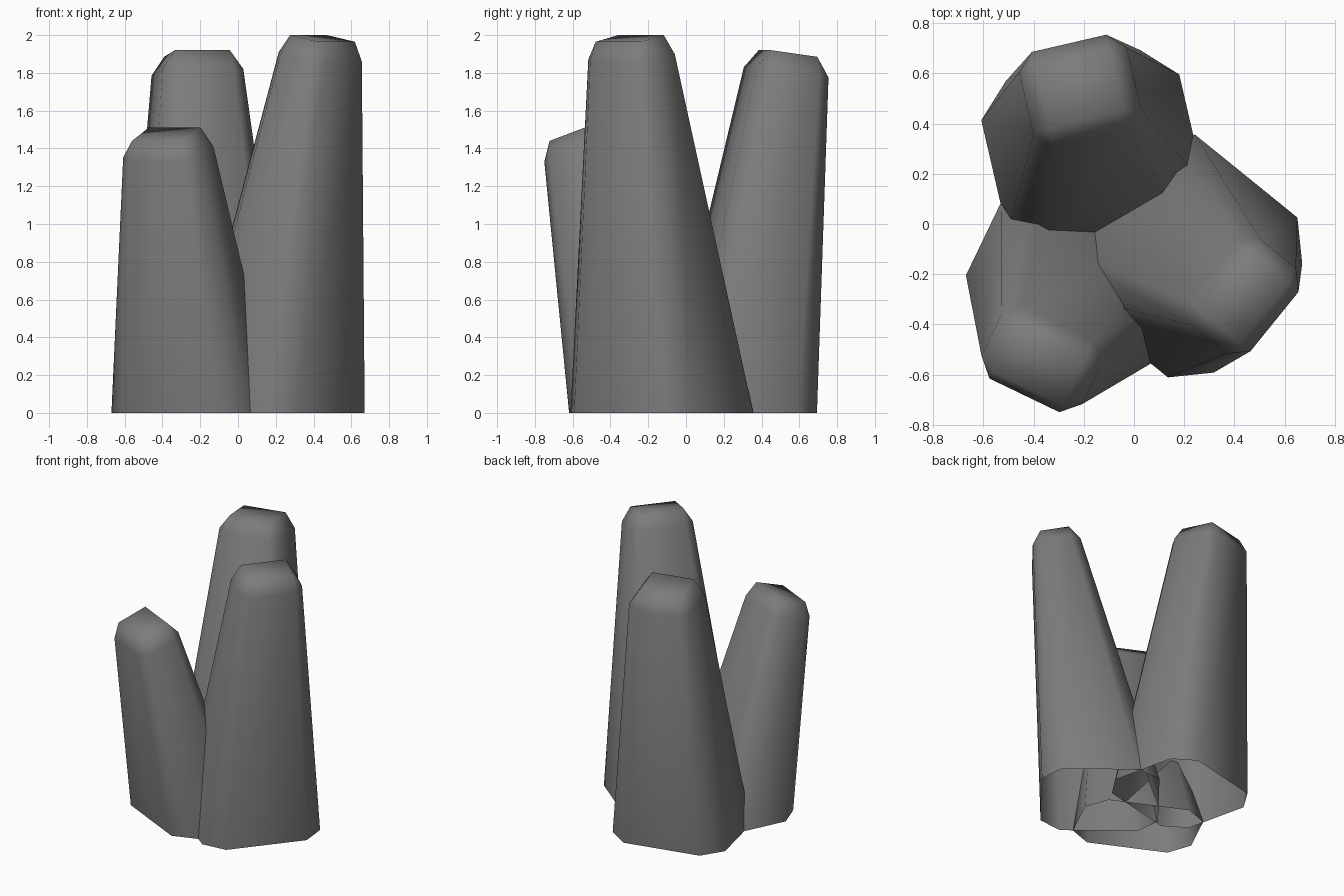
import bpy, bmesh, math
from mathutils import Matrix

cube = bpy.data.objects.get("Cube")
if cube:
    bpy.data.objects.remove(cube, do_unlink=True)

stone = bpy.data.materials.new("dark_grey_stone")
stone.use_nodes = True
GREY = (0.2, 0.2, 0.2, 1)
stone.diffuse_color = GREY
stone.node_tree.nodes["Principled BSDF"].inputs["Base Color"].default_value = GREY


def ring(bm, inner, outer, right, left, z_in, z_out, cut=0):
    """Rectangle with cut corners, sloping from its inner to its outer side."""
    pts = []
    for a, b, along_first in ((inner, right, False), (outer, right, True),
                              (outer, left, False), (inner, left, True)):
        da = cut if a == inner else -cut
        db = cut if b == right else -cut
        pair = [(a, b + db), (a + da, b)]
        if along_first:
            pair.reverse()
        pts += pair if cut else pair[:1]
    slope = (z_out - z_in) / (outer - inner)
    return [bm.verts.new((x, y, z_in + slope * (x - inner))) for x, y in pts]


def column(name, angle, base, shoulder, top):
    """Open-bottomed tapered column; local x points outward from the cluster."""
    bm = bmesh.new()
    low = ring(bm, *base, 0, 0, cut=0.13)
    mid = ring(bm, *shoulder, cut=0.068)
    cap = ring(bm, *top)
    # tapered walls
    for i in range(8):
        j = (i + 1) % 8
        bm.faces.new((low[i], low[j], mid[j], mid[i]))
    # bevelled rim: corner triangles and edge strips
    for i in range(4):
        a, b, c = mid[2 * i], mid[2 * i + 1], mid[(2 * i + 2) % 8]
        bm.faces.new((a, b, cap[i]))
        bm.faces.new((b, c, cap[(i + 1) % 4], cap[i]))
    bm.faces.new(cap)
    bm.transform(Matrix.Rotation(math.radians(angle), 4, 'Z'))
    bmesh.ops.recalc_face_normals(bm, faces=bm.faces)
    for f in bm.faces:
        f.smooth = True
    if max(bm.faces, key=lambda f: f.calc_center_median().z).normal.z < 0:
        bmesh.ops.reverse_faces(bm, faces=bm.faces)
    mesh = bpy.data.meshes.new(name)
    bm.to_mesh(mesh)
    bm.free()
    mesh.materials.append(stone)
    bpy.context.collection.objects.link(bpy.data.objects.new(name, mesh))


# Rings: inner, outer, right, left (and inner and outer height)
column("back_column", 103, (-0.05, 0.67, -0.31, 0.50),
       (0.37, 0.76, -0.13, 0.31, 1.83, 1.775),
       (0.45, 0.70, -0.06, 0.24, 1.92, 1.885))
column("tall_column", -39, (-0.165, 0.62, -0.39, 0.43),
       (0.36, 0.68, -0.17, 0.27, 1.91, 1.86),
       (0.44, 0.63, -0.105, 0.205, 2.0, 1.965))
column("short_column", -115.7, (0.02, 0.605, -0.515, 0.30),
       (0.49, 0.805, -0.32, 0.125, 1.43, 1.33),
       (0.57, 0.775, -0.25, 0.055, 1.51, 1.44))
